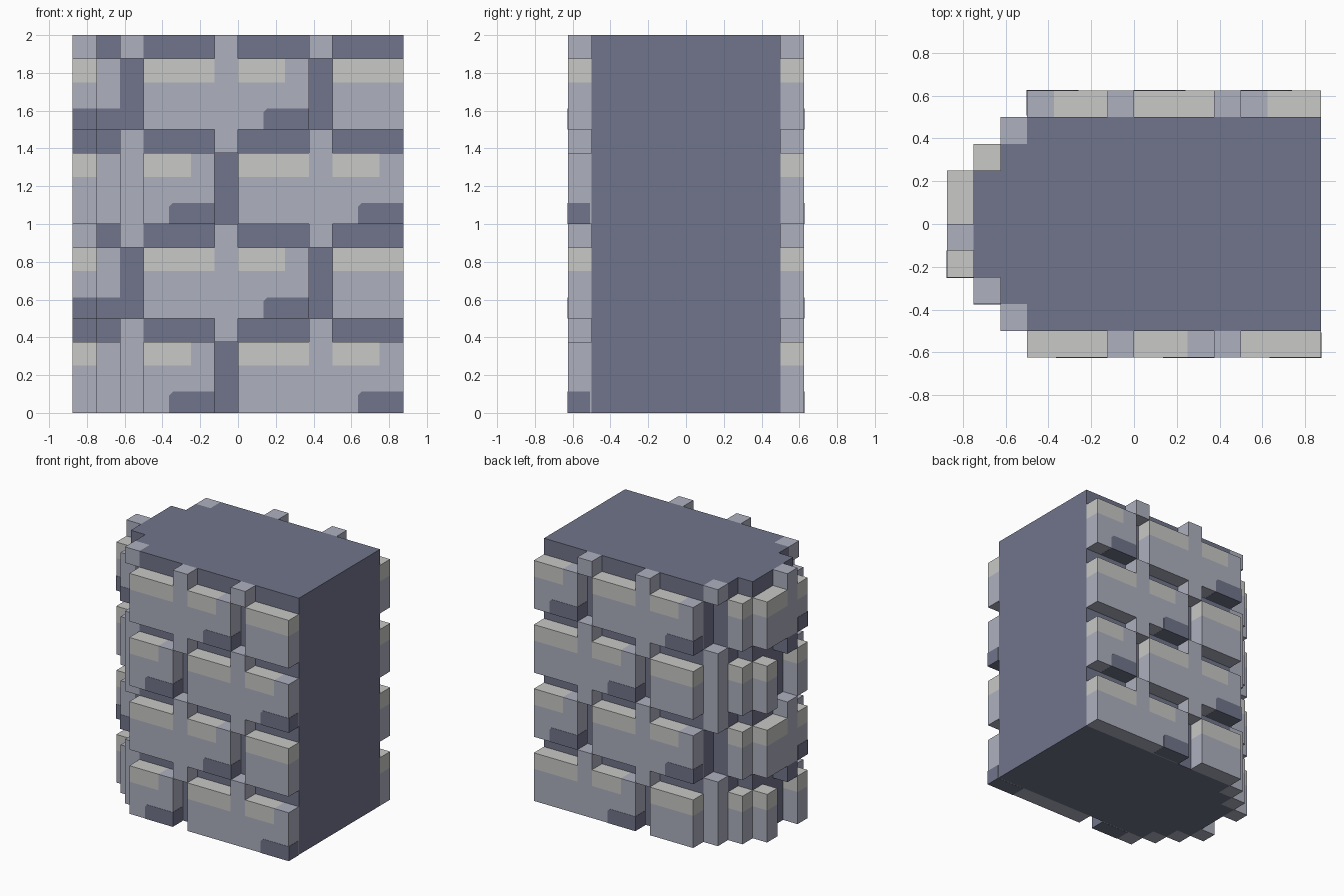
import bpy, bmesh

if "Cube" in bpy.data.objects:
    bpy.data.objects.remove(bpy.data.objects["Cube"])

U = 0.125  # size of one block


def material(name, rgb):
    m = bpy.data.materials.new(name)
    m.diffuse_color = (*rgb, 1)
    m.use_nodes = True
    m.node_tree.nodes["Principled BSDF"].inputs["Base Color"].default_value = m.diffuse_color
    return m


MORTAR = material("dark slate", (0.165, 0.178, 0.258))
STONE = material("light stone", (0.423, 0.434, 0.521))
CREAM = material("pale cream", (0.578, 0.578, 0.565))


class Part:
    """Collects boxes and prisms into one mesh object of one colour."""

    def __init__(self, name, mat):
        self.name, self.mat, self.bm = name, mat, bmesh.new()

    def prism(self, pts, vec):
        face = self.bm.faces.new([self.bm.verts.new(p) for p in pts])
        ext = bmesh.ops.extrude_face_region(self.bm, geom=[face], use_keep_orig=True)
        verts = [g for g in ext["geom"] if isinstance(g, bmesh.types.BMVert)]
        bmesh.ops.translate(self.bm, verts=verts, vec=vec)

    def box(self, x0, x1, y0, y1, z0, z1):
        self.prism([(x0, y0, z0), (x1, y0, z0), (x1, y1, z0), (x0, y1, z0)], (0, 0, z1 - z0))

    def finish(self):
        bmesh.ops.recalc_face_normals(self.bm, faces=self.bm.faces)
        me = bpy.data.meshes.new(self.name)
        self.bm.to_mesh(me)
        self.bm.free()
        me.materials.append(self.mat)
        bpy.context.collection.objects.link(bpy.data.objects.new(self.name, me))


core = Part("wall_core", MORTAR)
stones = Part("stone_blocks", STONE)
caps = Part("cream_stone_tops", CREAM)
stains = Part("dark_stone_stains", MORTAR)
joints = Part("stone_joints", STONE)

# Wall core with a stepped end
half = [(0.875, 0.5), (-0.5, 0.5), (-0.5, 0.375), (-0.625, 0.375), (-0.625, 0.25), (-0.75, 0.25)]
outline = half + [(x, -y) for x, y in reversed(half)]
core.prism([(x, y, 0) for x, y in outline], (0, 0, 2))


def block(x0, x1, y0, y1, z, top):
    """Stone three units tall whose top unit may be cream."""
    stones.box(x0, x1, y0, y1, z, z + 2 * U)
    (caps if top else stones).box(x0, x1, y0, y1, z + 2 * U, z + 3 * U)


def side_stones(s, z, spans):
    """Row of (x0, x1, cream) on the front (s=-1) or back (s=1)."""
    for x0, x1, top in spans:
        block(x0, x1, min(s * 0.5, s * 0.625), max(s * 0.5, s * 0.625), z, top)


def stain(s, end, z):
    """Dark lower corner at the right end of a stone, seen from outside."""
    d = s  # direction from the stone's end into the stone
    e, inner = end - d * 0.002, end + d * 0.24
    b, t = z - 0.001, z + 0.112
    pts = [(e, b), (e, t), (inner - d * 0.02, t), (inner, t - 0.02), (inner, b)]
    stains.prism([(x, s * 0.627, h) for x, h in pts], (0, -s * 0.12, 0))


for z in (0, 1):
    w = z + 0.5
    # Even courses, front and back
    side_stones(-1, z, [(-0.5, -0.25, 1), (-0.25, -0.125, 0), (0, 0.375, 1),
                        (0.375, 0.5, 0), (0.5, 0.75, 1), (0.75, 0.875, 0)])
    side_stones(1, z, [(-0.5, -0.125, 1), (0, 0.125, 0), (0.125, 0.375, 1),
                       (0.375, 0.5, 0), (0.5, 0.875, 1)])
    # Odd courses, front and back
    side_stones(-1, w, [(-0.5, -0.125, 1), (-0.125, 0, 0), (0, 0.25, 1),
                        (0.25, 0.375, 0), (0.5, 0.875, 1)])
    side_stones(1, w, [(-0.5, -0.375, 0), (-0.375, -0.125, 1), (-0.125, 0, 0),
                       (0, 0.375, 1), (0.5, 0.625, 0), (0.625, 0.875, 1)])
    for end in (-0.125, 0.875):
        stain(-1, end, z)
    stain(-1, 0.375, w)
    stain(1, 0, z)
    for end in (-0.5, 0.5):
        stain(1, end, w)

    for s in (-1, 1):
        y0, y1 = sorted((s * 0.5, s * 0.625))
        # Joints bridging the mortar rows
        for x in (-0.125, 0.375):
            for h in (z + 0.375, z + 0.875):
                joints.box(x, x + U, y0, y1, h, h + U)
        # Corner posts
        y0, y1 = sorted((s * 0.375, s * 0.5))
        joints.box(-0.625, -0.5, y0, y1, z, z + 0.5)
        joints.box(-0.625, -0.5, y0, y1, z + 0.875, z + 1)
        # Stepped corner stones
        y0, y1 = sorted((s * 0.25, s * 0.375))
        for h in (z, w):
            block(-0.75, -0.625, y0, y1, h, s > 0)
        # End stones of the even course
        y0, y1 = sorted((s * 0.125, s * 0.25))
        block(-0.875, -0.75, y0, y1, z, True)

    # Long end stone of the odd course with its joints
    block(-0.875, -0.75, 0, 0.25, w, True)
    block(-0.875, -0.75, -0.125, 0, w, False)
    block(-0.875, -0.75, -0.25, -0.125, w, True)
    joints.box(-0.875, -0.75, -0.125, 0, z + 0.875, z + 1)
    core.box(-0.875, -0.75, -0.125, 0, z + 0.375, z + 0.5)
    # Stain wrapping the end stone's right corner
    stains.box(-0.877, -0.75, -0.252, -0.125, w - 0.001, w + 0.112)
    stains.box(-0.752, -0.625, -0.377, -0.25, w - 0.001, w + 0.112)

for part in (core, stones, caps, stains, joints):
    part.finish()
